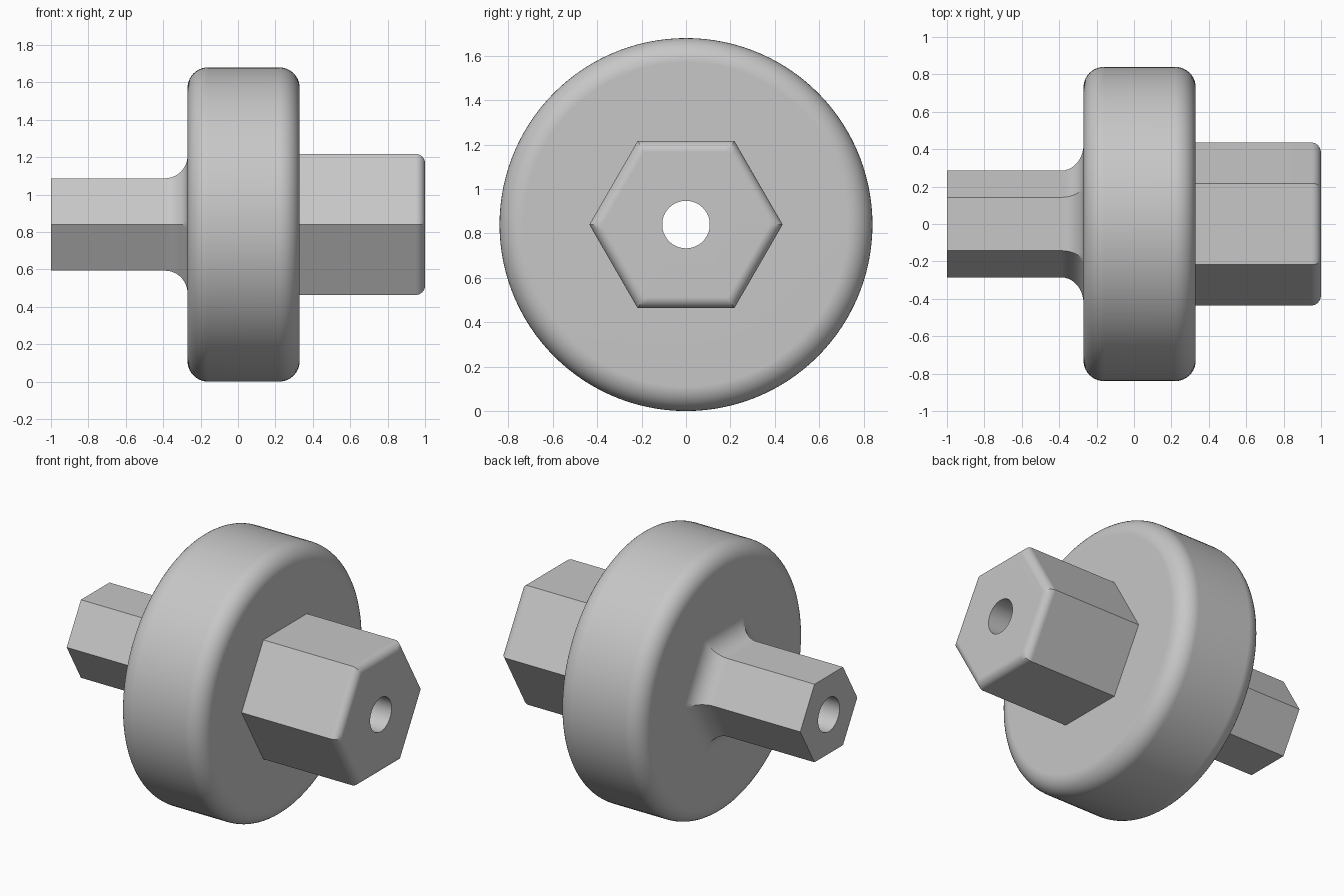
import bpy, bmesh
from math import sin, cos, pi, radians

old = bpy.data.objects.get("Cube")
if old:
    bpy.data.objects.remove(old, do_unlink=True)

SEG = 120                  # points per ring, a multiple of six
R_FLANGE, R_BORE = 0.84, 0.107
HEX_BIG, HEX_SMALL = 0.377, 0.247     # centre-to-flat distances
X_BACK, X_FRONT = -0.27, 0.33         # flange faces


def arc(kind, cx, cr, rad, start, end, steps=10):
    """Profile points along an arc, as (kind, x, radius)."""
    pts = []
    for i in range(steps + 1):
        a = radians(start + (end - start) * i / steps)
        pts.append((kind, cx + rad * cos(a), cr + rad * sin(a)))
    return pts


def ring(bm, kind, x, r):
    """A round ring, or a hexagonal one with corners at +y and -y."""
    verts = []
    for i in range(SEG):
        a = 2 * pi * i / SEG
        d = r / cos(a % (pi / 3) - pi / 6) if kind == "hex" else r
        verts.append(bm.verts.new((x, d * cos(a), R_FLANGE + d * sin(a))))
    return verts


# Profile from the small end, over the flange, to the large end and bore
fillet, edge, chamfer = 0.12, 0.11, 0.05
profile = [("round", -1, R_BORE), ("hex", -1, HEX_SMALL)]
profile += arc("hex", X_BACK - fillet, HEX_SMALL + fillet, fillet, -90, 0)
profile += arc("round", X_BACK + edge, R_FLANGE - edge, edge, 180, 90)
profile += arc("round", X_FRONT - edge, R_FLANGE - edge, edge, 90, 0)
profile += [("hex", X_FRONT, HEX_BIG)]
profile += arc("hex", 1 - chamfer, HEX_BIG - chamfer, chamfer, 90, 0, 8)
profile += [("round", 1, R_BORE)]

# Skin neighbouring rings into one closed solid with a through bore
bm = bmesh.new()
rings = [ring(bm, *p) for p in profile]
for a, b in zip(rings, rings[1:] + rings[:1]):
    for i in range(SEG):
        j = (i + 1) % SEG
        bm.faces.new((a[i], a[j], b[j], b[i]))
bmesh.ops.recalc_face_normals(bm, faces=bm.faces)
mesh = bpy.data.meshes.new("hex_hub")
bm.to_mesh(mesh)
bm.free()
hub = bpy.data.objects.new("hex_hub", mesh)
bpy.context.collection.objects.link(hub)

# Plain grey finish
grey = bpy.data.materials.new("plain_grey")
grey.use_nodes = True
colour = (0.57, 0.57, 0.57, 1)
grey.diffuse_color = colour
grey.node_tree.nodes["Principled BSDF"].inputs["Base Color"].default_value = colour
mesh.materials.append(grey)

# Smooth rounded edges, crisp corners
bpy.ops.object.select_all(action="DESELECT")
hub.select_set(True)
bpy.context.view_layer.objects.active = hub
bpy.ops.object.shade_smooth_by_angle(angle=radians(30))
weighted = hub.modifiers.new("flat_face_normals", "WEIGHTED_NORMAL")
weighted.keep_sharp = True
